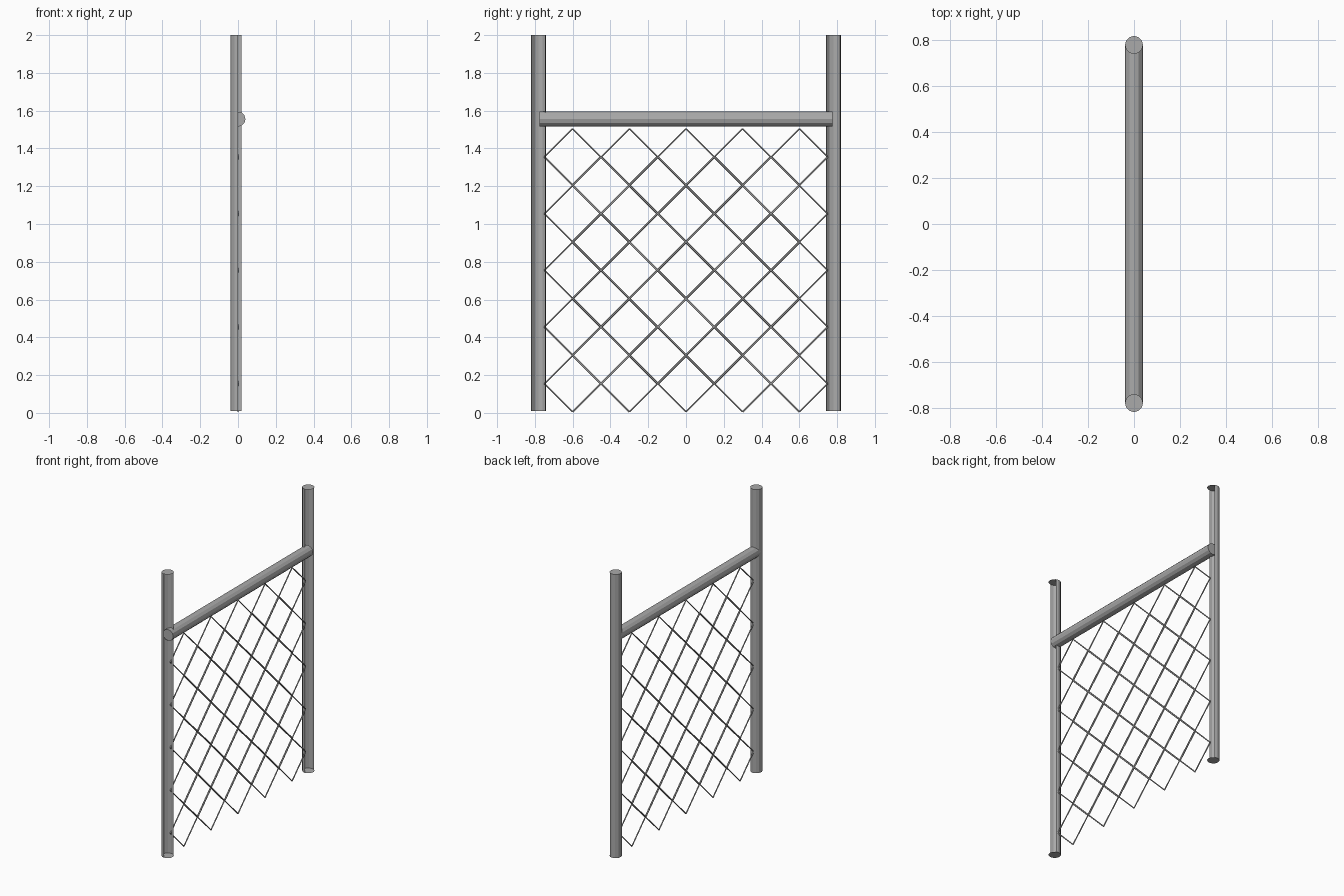
import bpy, bmesh
from math import cos, sin, pi
from mathutils import Vector, Matrix

cube = bpy.data.objects.get("Cube")
if cube:
    bpy.data.objects.remove(cube, do_unlink=True)

metal = bpy.data.materials.new("grey_metal")
metal.use_nodes = True
metal.diffuse_color = (0.4, 0.4, 0.4, 1)
metal.node_tree.nodes["Principled BSDF"].inputs["Base Color"].default_value = (0.4, 0.4, 0.4, 1)

SIDES, RADIUS = 12, 0.0395
SPACING = 0.3          # width of one mesh diamond
COUNT = 5              # diamonds across and down


def finish(bm, name):
    mesh = bpy.data.meshes.new(name)
    bm.to_mesh(mesh)
    bm.free()
    mesh.materials.append(metal)
    obj = bpy.data.objects.new(name, mesh)
    bpy.context.collection.objects.link(obj)
    return obj


def add_rod(bm, start, end, radius, sides):
    """Capped cylinder between two points."""
    axis = end - start
    turn = Vector((0, 0, 1)).rotation_difference(axis).to_matrix().to_4x4()
    bmesh.ops.create_cone(bm, cap_ends=True, segments=sides, radius1=radius,
                          radius2=radius, depth=axis.length,
                          matrix=Matrix.Translation((start + end) / 2) @ turn)


def make_post(name, y):
    """Post with an open channel along one side and full round caps."""
    bm = bmesh.new()
    rings = []
    for z in (0.01, 2.0):
        rings.append([bm.verts.new((RADIUS * cos(2 * pi * i / SIDES),
                                    y + RADIUS * sin(2 * pi * i / SIDES), z))
                      for i in range(SIDES)])
    low, high = rings
    bm.faces.new(low[::-1])
    bm.faces.new(high)
    for i in range(2, 9):              # walls from 60 to 270 degrees
        j = i + 1
        bm.faces.new((low[i], low[j], high[j], high[i]))
    return finish(bm, name)


# Upright posts
make_post("front_post", -0.78)
make_post("back_post", 0.78)

# Top rail
bm = bmesh.new()
add_rod(bm, Vector((0, -0.775, 1.555)), Vector((0, 0.775, 1.555)), RADIUS, SIDES)
finish(bm, "top_rail")

# Wire mesh: four wires round each diamond, thinner on the outer border
bm = bmesh.new()
half = SPACING / 2
reach = COUNT * half - 0.001
for col in range(COUNT):
    for row in range(COUNT):
        cy = (col - (COUNT - 1) / 2) * SPACING
        cz = 0.005 + half + row * SPACING
        for sy in (-1, 1):
            for sz in (-1, 1):
                side = Vector((0, cy + sy * half * 0.995, cz))
                tip = Vector((0, cy, cz + sz * half * 0.995))
                outer = (col == (0 if sy < 0 else COUNT - 1)
                         or row == (0 if sz < 0 else COUNT - 1))
                add_rod(bm, side, tip, 0.004 if outer else 0.006, 6)
finish(bm, "wire_mesh")
